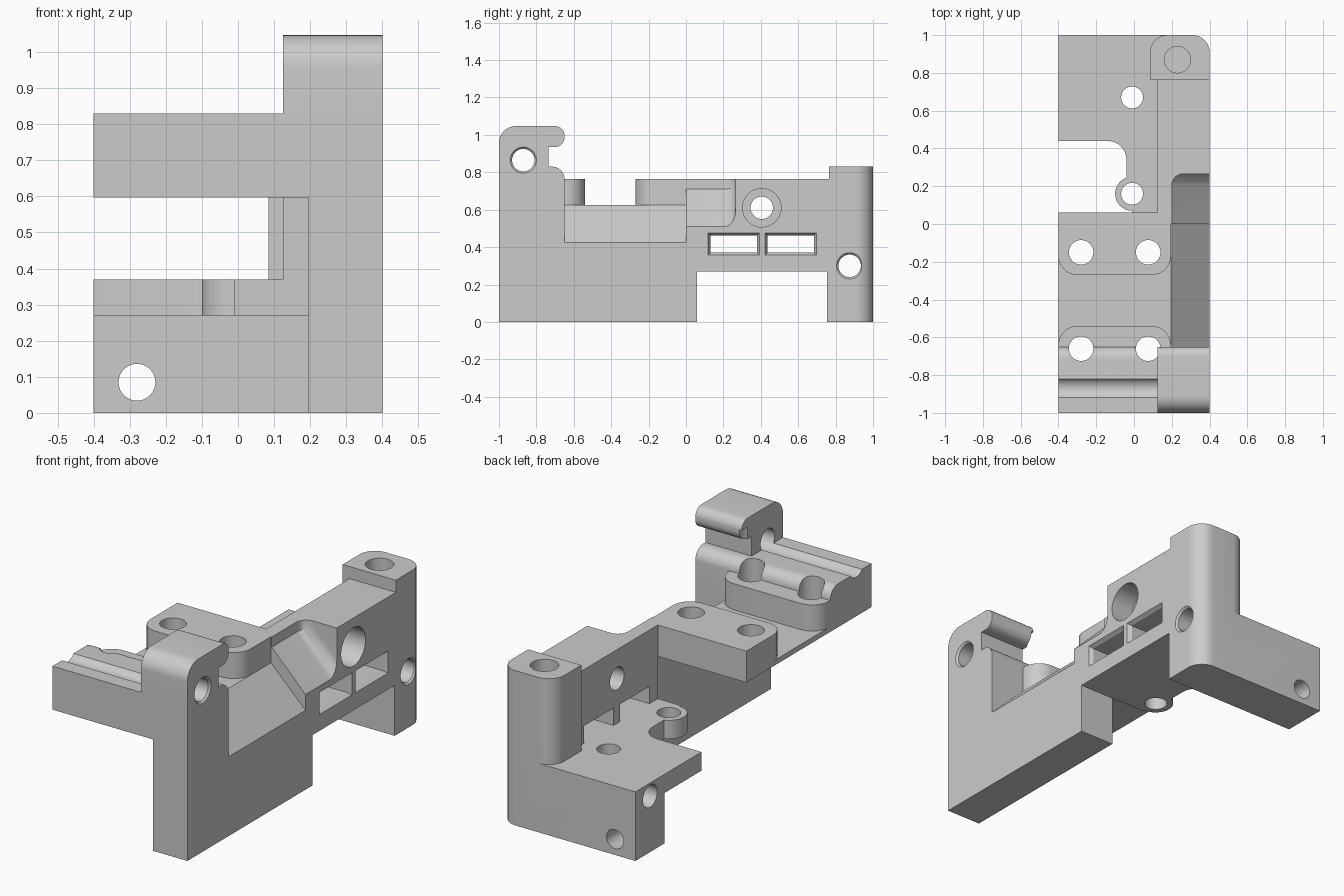
import bpy, bmesh, math
from mathutils import Vector, Matrix

cube = bpy.data.objects.get("Cube")
if cube:
    bpy.data.objects.remove(cube, do_unlink=True)

grey = bpy.data.materials.new("plain_grey")
grey.use_nodes = True
colour = (0.6, 0.6, 0.6, 1)
grey.diffuse_color = colour
grey.node_tree.nodes["Principled BSDF"].inputs["Base Color"].default_value = colour


def rounded(points, steps=10):
    """Outline from (u, v) or (u, v, radius) corners."""
    out = []
    for i, p in enumerate(points):
        c = Vector(p[:2])
        if len(p) == 2:
            out.append(c)
            continue
        a = (Vector(points[i - 1][:2]) - c).normalized()
        b = (Vector(points[(i + 1) % len(points)][:2]) - c).normalized()
        half = a.angle(b) / 2
        centre = c + (a + b).normalized() * p[2] / math.sin(half)
        s = c + a * p[2] / math.tan(half) - centre
        e = c + b * p[2] / math.tan(half) - centre
        w = s.angle(e)
        for k in range(steps + 1):
            t = k / steps
            out.append(centre + (s * math.sin((1 - t) * w) + e * math.sin(t * w)) / math.sin(w))
    return out


def place(axis, u, v, w):
    return {"x": (w, u, v), "y": (u, w, v), "z": (u, v, w)}[axis]


def finish(name, bm):
    bmesh.ops.recalc_face_normals(bm, faces=bm.faces)
    mesh = bpy.data.meshes.new(name)
    bm.to_mesh(mesh)
    bm.free()
    mesh.materials.append(grey)
    obj = bpy.data.objects.new(name, mesh)
    bpy.context.scene.collection.objects.link(obj)
    return obj


def prism(name, axis, lo, hi, points, flare=0):
    """Extrude an outline along an axis, optionally widening the far end."""
    pts = rounded(points)
    mid = sum(pts, Vector((0, 0))) / len(pts)
    bm = bmesh.new()
    near = [bm.verts.new(place(axis, p.x, p.y, lo)) for p in pts]
    far = [bm.verts.new(place(axis, p.x + math.copysign(flare, p.x - mid.x),
                              p.y + math.copysign(flare, p.y - mid.y), hi)) for p in pts]
    bm.faces.new(near)
    bm.faces.new(far)
    for i in range(len(pts)):
        j = (i + 1) % len(pts)
        bm.faces.new((near[i], near[j], far[j], far[i]))
    return finish(name, bm)


def rect(u0, u1, v0, v1):
    return [(u0, v0), (u1, v0), (u1, v1), (u0, v1)]


def box(name, x0, x1, y0, y1, z0, z1):
    return prism(name, "z", z0, z1, rect(x0, x1, y0, y1))


def rod(name, axis, u, v, lo, hi, r0, r1=None):
    """Cylinder or cone along an axis."""
    r1 = r0 if r1 is None else r1
    bm = bmesh.new()
    rings = [[bm.verts.new(place(axis, u + r * math.cos(k * math.tau / 40),
                                 v + r * math.sin(k * math.tau / 40), w)) for k in range(40)]
             for r, w in ((r0, lo), (r1, hi))]
    for ring in rings:
        bm.faces.new(ring)
    for k in range(40):
        n = (k + 1) % 40
        bm.faces.new((rings[0][k], rings[0][n], rings[1][n], rings[1][k]))
    return finish(name, bm)


def combine(base, others, operation):
    """Boolean every part into the base and discard it."""
    for other in others:
        mod = base.modifiers.new("join", "BOOLEAN")
        mod.operation, mod.solver, mod.object = operation, "EXACT", other
        dg = bpy.context.evaluated_depsgraph_get()
        mesh = bpy.data.meshes.new_from_object(base.evaluated_get(dg))
        base.modifiers.clear()
        base.data = mesh
        bpy.data.objects.remove(other, do_unlink=True)


# Rear shelf with its notch and screw boss
shelf = box("shelf", -0.4, 0.3, 0.06, 0.9, 0.27, 0.37)
combine(shelf, [
    prism("notch", "z", 0.2, 0.5, [(-0.6, 0), (-0.04, 0), (-0.04, 0.44, 0.1), (-0.6, 0.44)]),
    box("notch_end", -0.6, -0.01, 0, 0.16, 0.2, 0.5)], "DIFFERENCE")

# Upright bracket body
body = box("bracket_body", 0.195, 0.4, -1, -0.65, 0, 0.62)
combine(body, [
    prism("sloped_wall", "y", -0.65, 0, [(0.195, 0), (0.4, 0), (0.4, 0.425), (0.195, 0.625)]),
    box("wall_joint", 0.195, 0.4, 0, 0.06, 0, 0.765),
    box("rear_wall", 0.125, 0.4, 0.06, 0.8, 0.27, 0.765),
    prism("rear_block", "z", 0, 0.37, [(-0.4, 0.755), (0.4, 0.755), (0.4, 1, 0.09), (-0.4, 1)]),
    prism("rear_post", "z", 0.3, 0.83,
          [(0.085, 0.765), (0.4, 0.765), (0.4, 1, 0.09), (0.085, 1, 0.09)]),
    shelf,
    rod("shelf_boss", "z", -0.01, 0.16, 0.27, 0.37, 0.09),
    box("deck", -0.4, 0.195, -1, 0.06, 0.597, 0.625),
    prism("front_deck_boss", "z", 0.597, 0.765,
          [(-0.4, -0.8), (0.195, -0.8), (0.195, -0.54, 0.1), (-0.4, -0.54, 0.1)]),
    prism("middle_deck_boss", "z", 0.597, 0.765,
          [(-0.4, 0.06), (0.195, 0.06), (0.195, -0.27, 0.1), (-0.4, -0.27, 0.1)]),
    prism("front_bar", "x", -0.4, 0.4,
          [(-1, 0.597), (-1, 0.83), (-0.65, 0.83, 0.065), (-0.65, 0.597)]),
    prism("front_hook", "x", 0.125, 0.4,
          [(-1, 0.597), (-1, 1.047, 0.09), (-0.65, 1.047, 0.05), (-0.65, 0.935, 0.05),
           (-0.735, 0.935), (-0.735, 0.83), (-0.65, 0.83, 0.065), (-0.65, 0.597)]),
], "UNION")

# Sloped pocket with a rounded far end
pocket = prism("pocket", "y", 0, 0.265, [(0.2, 0.71), (0.2, 0.9), (0.5, 0.9), (0.5, 0.41)])
bm = bmesh.new()
bm.from_mesh(pocket.data)
ends = [e for e in bm.edges if all(v.co.y > 0.2 and v.co.z < 0.95 for v in e.verts)
        and (max(v.co.x for v in e.verts) < 0.3 or min(v.co.z for v in e.verts) < 0.5)
        and min(v.co.x for v in e.verts) < 0.3 and not all(v.co.z > 0.8 for v in e.verts)]
bmesh.ops.bevel(bm, geom=ends, offset=0.06, segments=8, profile=0.5, affect="EDGES")
bm.to_mesh(pocket.data)
bm.free()

cuts = [pocket]
# Vertical screw holes
for x in (-0.28, 0.075):
    for y in (-0.15, -0.66):
        cuts.append(rod("deck_hole", "z", x, y, 0.5, 1, 0.065))
for y in (0.16, 0.67):
    cuts.append(rod("shelf_hole", "z", -0.01, y, 0.2, 0.45, 0.058))
cuts.append(rod("post_hole", "z", 0.23, 0.87, 0.5, 0.9, 0.07))
# Cross holes with countersunk mouths; the front one also cuts the bar groove
for y, z in ((-0.87, 0.865), (0.875, 0.3)):
    cuts.append(rod("cross_hole", "x", y, z, -0.5, 0.5, 0.06))
    cuts.append(rod("cross_mouth", "x", y, z, 0.39, 0.41, 0.06, 0.08))
cuts.append(rod("wall_hole", "x", 0.405, 0.61, 0, 0.5, 0.06))
cuts.append(rod("wall_counterbore", "x", 0.405, 0.61, 0.27, 0.5, 0.103))
cuts.append(rod("rear_hole", "y", -0.28, 0.085, 0.6, 1.1, 0.051))
# Twin wall windows
for y0, y1 in ((0.13, 0.38), (0.435, 0.685)):
    cuts.append(prism("window", "x", 0.05, 0.5, rect(y0, y1, 0.37, 0.463)))
    cuts.append(prism("window_mouth", "x", 0.38, 0.42, rect(y0, y1, 0.37, 0.463), 0.025))
combine(body, cuts, "DIFFERENCE")

# Crisp edges, smooth curves
bpy.ops.object.select_all(action="DESELECT")
body.select_set(True)
bpy.context.view_layer.objects.active = body
bpy.ops.object.shade_smooth_by_angle(angle=math.radians(30))
